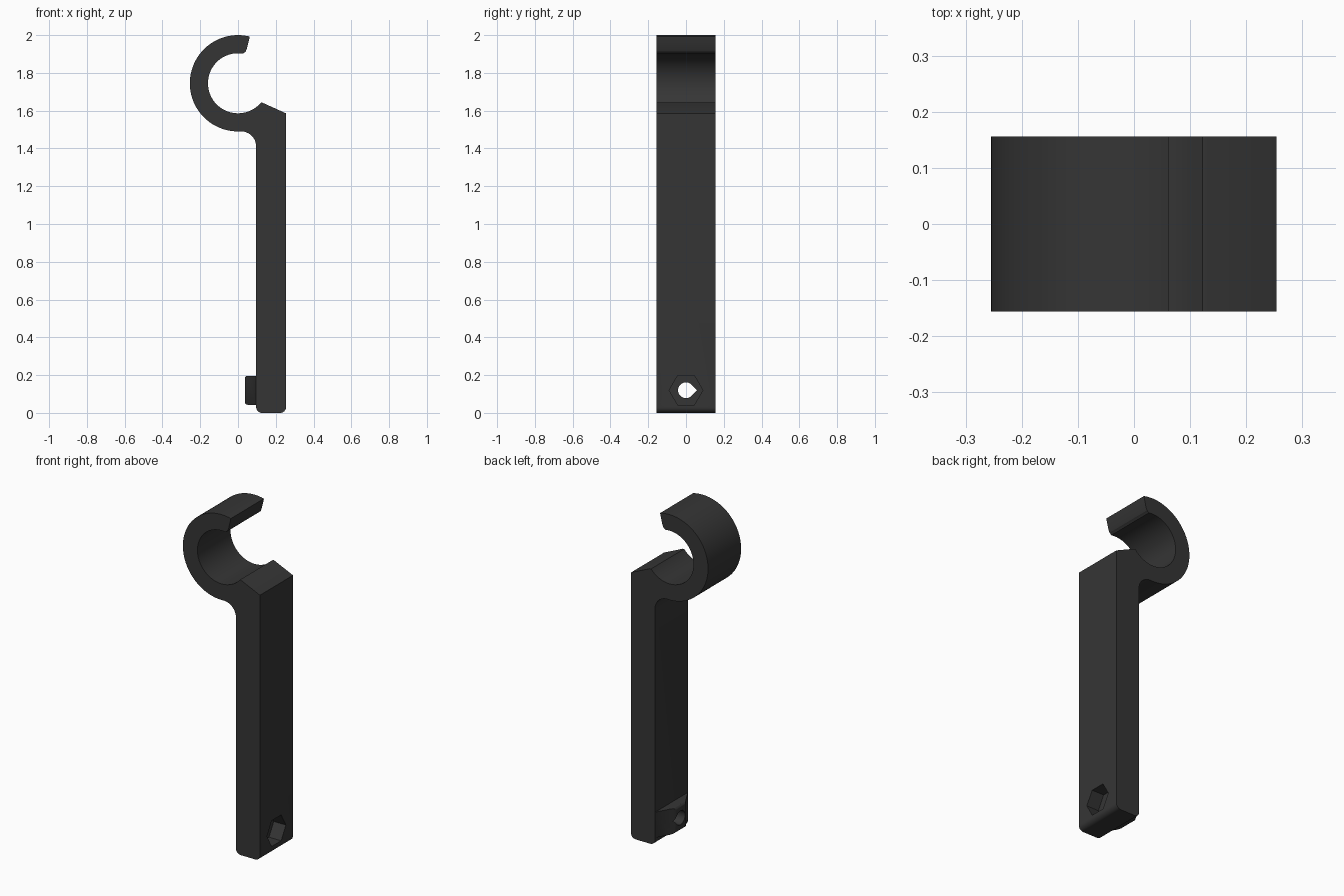
import bpy, bmesh, math
from mathutils import Vector

if "Cube" in bpy.data.objects:
    bpy.data.objects.remove(bpy.data.objects["Cube"])

W = 0.156                     # half width of the whole bracket
RING = (0.0, 1.745)           # ring centre (x, z)
R_OUT, R_IN = 0.255, 0.159
X0, X1 = 0.096, 0.254         # arm thickness range
HOLE_Z = 0.12

plastic = bpy.data.materials.new("charcoal_plastic")
plastic.diffuse_color = (0.036, 0.036, 0.036, 1)
plastic.use_nodes = True
plastic.node_tree.nodes["Principled BSDF"].inputs["Base Color"].default_value = plastic.diffuse_color


def arc(c, r, a0, a1, n):
    """Points on an arc, angles in degrees."""
    return [(c[0] + r * math.cos(math.radians(a0 + (a1 - a0) * i / n)),
             c[1] + r * math.sin(math.radians(a0 + (a1 - a0) * i / n))) for i in range(n + 1)]


def prism(name, pts, to3d, depth):
    """Extrude a closed 2D outline along the depth vector."""
    bm = bmesh.new()
    face = bm.faces.new([bm.verts.new(to3d(*p)) for p in pts])
    ext = bmesh.ops.extrude_face_region(bm, geom=[face])
    moved = [v for v in ext["geom"] if isinstance(v, bmesh.types.BMVert)]
    bmesh.ops.translate(bm, verts=moved, vec=Vector(depth))
    bmesh.ops.recalc_face_normals(bm, faces=bm.faces)
    mesh = bpy.data.meshes.new(name)
    bm.to_mesh(mesh)
    bm.free()
    mesh.materials.append(plastic)
    ob = bpy.data.objects.new(name, mesh)
    bpy.context.collection.objects.link(ob)
    return ob


def combine(target, tool, operation):
    """Apply a boolean and discard the tool object."""
    mod = target.modifiers.new(operation.lower(), 'BOOLEAN')
    mod.operation, mod.object, mod.solver = operation, tool, 'EXACT'
    bpy.context.view_layer.objects.active = target
    bpy.ops.object.modifier_apply(modifier=mod.name)
    bpy.data.objects.remove(tool)


# Hook and arm: one side profile in x, z
f = 0.08                                            # fillet under the ring
fx = X0 - f
fz = RING[1] - math.sqrt((R_OUT + f) ** 2 - fx ** 2)
join = math.degrees(math.atan2(fz - RING[1], fx))   # where ring meets fillet
b = 0.03                                            # rounded foot
outline = arc((X0 + b, b), b, 270, 180, 6)
outline += arc((fx, fz), f, 0, join + 180, 12)
outline += arc(RING, R_OUT, join, -284, 56)[1:]
outline += [(0.061, 1.986), (0.046, 1.925), (0.040, 1.912), (0.030, 1.905)]
outline += arc(RING, R_IN, 80, 320, 48)
outline += [(0.13, 1.642), (X1, 1.586)]
outline += arc((X1 - b, b), b, 0, -90, 6)
bracket = prism("hook_bracket", outline, lambda x, z: (x, -W, z), (0, 2 * W, 0))

# Tapered boss behind the foot
z0, z1, xb = 0.043, 0.196, 0.036
taper = [(X0 + 0.02, -W + 0.001), (X0, -W + 0.001), (xb, -0.045),
         (xb, 0.045), (X0, W - 0.001), (X0 + 0.02, W - 0.001)]
boss = prism("screw_boss", taper, lambda x, y: (x, y, z0), (0, 0, z1 - z0))
bm = bmesh.new()
bm.from_mesh(boss.data)
ends = [e for e in bm.edges if all(abs(v.co.x - xb) < 1e-4 for v in e.verts)
        and abs(e.verts[0].co.z - e.verts[1].co.z) < 1e-4]
bmesh.ops.bevel(bm, geom=ends, offset=0.014, segments=3, profile=0.5, affect='EDGES')
bm.to_mesh(boss.data)
bm.free()
combine(bracket, boss, 'UNION')

# Teardrop screw hole through boss and arm
r = 0.042
drop = arc((0, HOLE_Z), r, 45, 315, 24) + [(r * math.sqrt(2), HOLE_Z)]
hole = prism("screw_hole", drop, lambda y, z: (-0.1, y, z), (0.5, 0, 0))
combine(bracket, hole, 'DIFFERENCE')

# Hexagonal nut pocket on the outer face
hexagon = arc((0, HOLE_Z), 0.089, 0, 300, 5)
pocket = prism("nut_pocket", hexagon, lambda y, z: (X1 - 0.08, y, z), (0.2, 0, 0))
combine(bracket, pocket, 'DIFFERENCE')

bpy.ops.object.select_all(action='DESELECT')
bracket.select_set(True)
bpy.context.view_layer.objects.active = bracket
bpy.ops.object.shade_smooth_by_angle(angle=math.radians(30))
